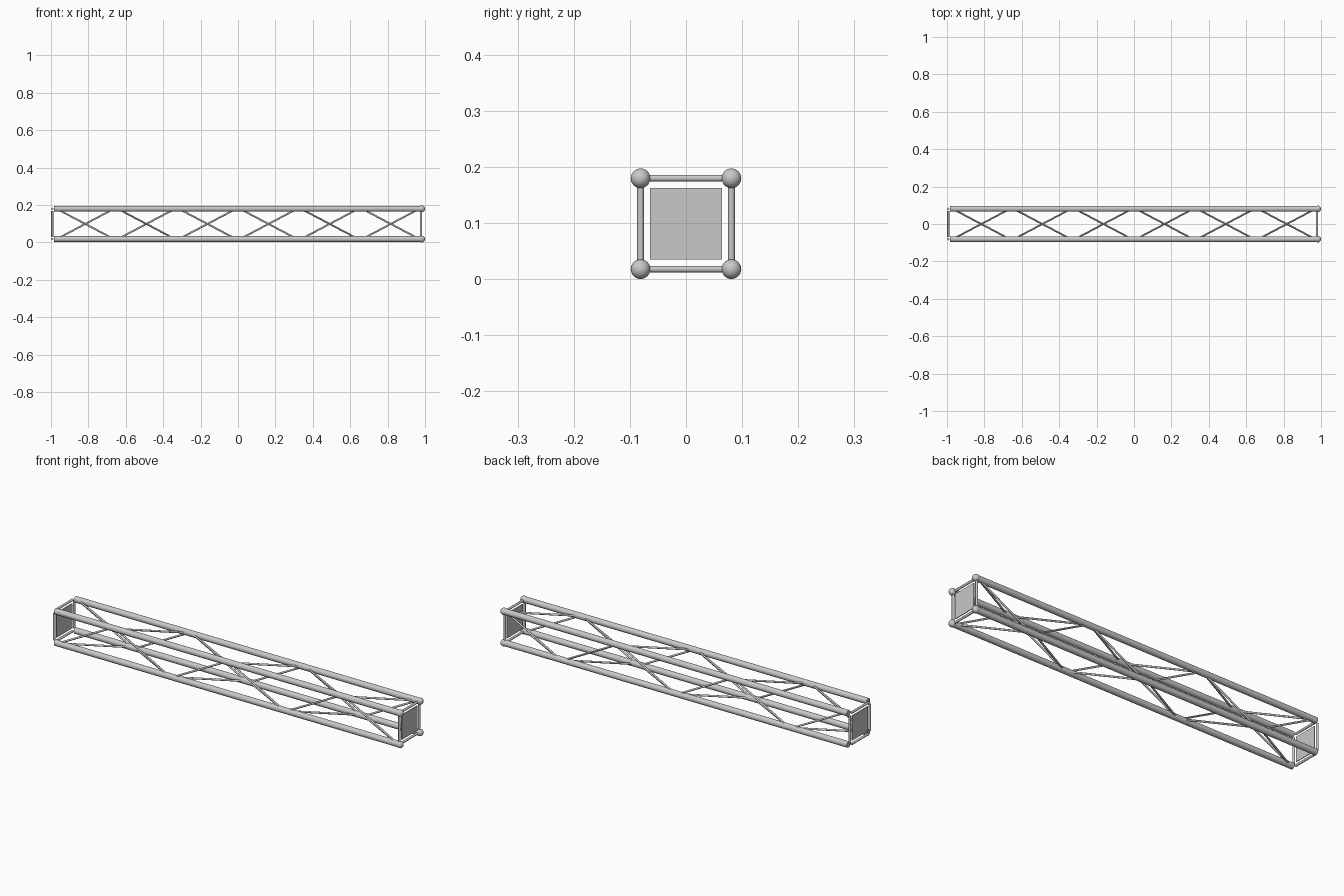
import bpy
from mathutils import Vector

old = bpy.data.objects.get("Cube")
if old:
    bpy.data.objects.remove(old, do_unlink=True)

MID = 0.0985        # height of the truss axis
OFF = 0.081         # chord distance from the axis
CHORD_R, JOINT_R = 0.0155, 0.0175
POST_R, BRACE_R = 0.006, 0.0048
X_BACK, X_JOINT = -0.985, 0.9825
BAYS = 6

metal = bpy.data.materials.new("light_grey_metal")
metal.use_nodes = True
colour = (0.58, 0.58, 0.58, 1)
metal.diffuse_color = colour
metal.node_tree.nodes["Principled BSDF"].inputs["Base Color"].default_value = colour


def finish(name, smooth=True):
    obj = bpy.context.object
    obj.name = name
    obj.data.materials.append(metal)
    if smooth:
        bpy.ops.object.shade_smooth_by_angle()
    return obj


def tube(name, a, b, radius, sides=16):
    a, b = Vector(a), Vector(b)
    axis = b - a
    bpy.ops.mesh.primitive_cylinder_add(
        vertices=sides, radius=radius, depth=axis.length, location=(a + b) / 2,
        rotation=axis.to_track_quat("Z", "Y").to_euler())
    return finish(name)


def point(x, corner):
    return Vector((x, corner[0] * OFF, MID + corner[1] * OFF))


# Corners in order around the section: (y sign, z sign)
corners = [(-1, -1), (-1, 1), (1, 1), (1, -1)]
labels = ["front_bottom", "front_top", "back_top", "back_bottom"]
sides = ["front", "top", "back", "bottom"]

# Long chords with a ball joint at one end
for corner, label in zip(corners, labels):
    tube(label + "_chord", point(X_BACK, corner), point(X_JOINT, corner), CHORD_R, 24)
    bpy.ops.mesh.primitive_uv_sphere_add(
        segments=24, ring_count=16, radius=JOINT_R, location=point(X_JOINT, corner))
    finish(label + "_ball_joint")

# Square end frames and their closing panels
for end, x in (("right", -0.993), ("left", 0.979)):
    for i, side in enumerate(sides):
        a, b = point(x, corners[i]), point(x, corners[(i + 1) % 4])
        inset = (b - a).normalized() * 0.012
        tube(f"{end}_frame_{side}_bar", a + inset, b - inset, POST_R)
    bpy.ops.mesh.primitive_cube_add(size=1, location=(x, 0, MID))
    bpy.context.object.scale = (0.004, 0.128, 0.128)
    finish(end + "_end_panel", smooth=False)

# Zigzag braces: even nodes on one diagonal pair of chords, odd on the other
start, end = -0.98, 0.98
step = (end - start) / BAYS
for i, side in enumerate(sides):
    c, d = corners[i], corners[(i + 1) % 4]
    even, odd = (c, d) if i % 2 == 0 else (d, c)
    for bay in range(BAYS):
        first, second = (even, odd) if bay % 2 == 0 else (odd, even)
        x = start + bay * step
        tube(f"{side}_brace_{bay + 1}", point(x + 0.01, first),
             point(x + step - 0.01, second), BRACE_R, 12)
